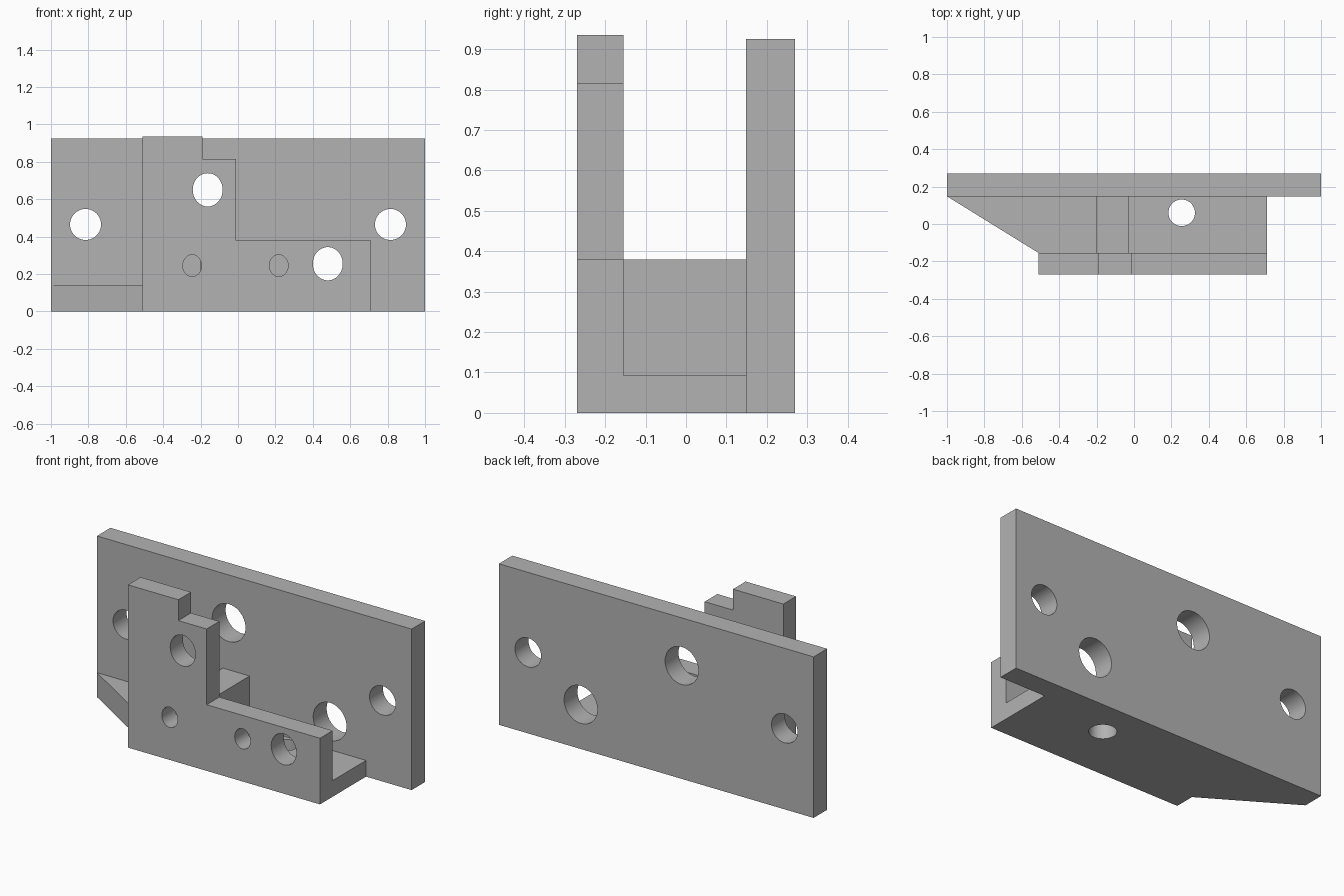
import bpy
import bmesh
from math import pi, cos, sin
from mathutils import Vector

cube = bpy.data.objects.get("Cube")
if cube:
    bpy.data.objects.remove(cube, do_unlink=True)

metal = bpy.data.materials.new("plain grey metal")
metal.use_nodes = True
grey = (0.45, 0.45, 0.45, 1)
metal.diffuse_color = grey
metal.node_tree.nodes["Principled BSDF"].inputs["Base Color"].default_value = grey


def prism(name, outline, axis, start, end):
    """Extrude a 2D outline along y (outline in x, z) or along z (outline in x, y)."""
    bm = bmesh.new()
    verts = [bm.verts.new((a, start, b) if axis == "Y" else (a, b, start)) for a, b in outline]
    face = bm.faces.new(verts)
    out = bmesh.ops.extrude_face_region(bm, geom=[face])
    move = Vector((0, end - start, 0)) if axis == "Y" else Vector((0, 0, end - start))
    moved = [g for g in out["geom"] if isinstance(g, bmesh.types.BMVert)]
    bmesh.ops.translate(bm, verts=moved, vec=move)
    bmesh.ops.recalc_face_normals(bm, faces=bm.faces[:])
    mesh = bpy.data.meshes.new(name)
    bm.to_mesh(mesh)
    bm.free()
    mesh.materials.append(metal)
    obj = bpy.data.objects.new(name, mesh)
    bpy.context.collection.objects.link(obj)
    return obj


def rect(x0, x1, y0, y1):
    return [(x0, y0), (x1, y0), (x1, y1), (x0, y1)]


def oval(cx, cy, rx, ry, n=40):
    return [(cx + rx * cos(2 * pi * i / n), cy + ry * sin(2 * pi * i / n)) for i in range(n)]


def combine(target, tool, operation):
    """Merge or cut, then discard the tool object."""
    mod = target.modifiers.new(operation, "BOOLEAN")
    mod.operation = operation
    mod.solver = "EXACT"
    mod.object = tool
    bpy.context.view_layer.objects.active = target
    bpy.ops.object.modifier_apply(modifier=mod.name)
    bpy.data.objects.remove(tool, do_unlink=True)


# Main dimensions
FRONT, FRONT_IN, BACK_IN, BACK = -0.27, -0.155, 0.148, 0.27
LEFT, RIGHT, LOW = -0.51, 0.71, 0.38
LAP = 0.03  # hidden overlap of the floor into the plates

# Tall rear plate with two mounting holes and two large bores
rear_plate = prism("rear_plate", rect(-1, 1, 0, 0.925), "Y", BACK_IN, BACK)
rear_holes = [(-0.815, 0.465, 0.083, 0.083), (0.815, 0.465, 0.083, 0.083),
              (-0.162, 0.65, 0.106, 0.108), (0.48, 0.255, 0.106, 0.108)]
for hole in rear_holes:
    combine(rear_plate, prism("bore", oval(*hole), "Y", BACK_IN - 0.1, BACK + 0.1), "DIFFERENCE")

# Stepped front plate
steps = [(LEFT, 0), (RIGHT, 0), (RIGHT, LOW), (-0.01, LOW), (-0.01, 0.815),
         (-0.19, 0.815), (-0.19, 0.935), (LEFT, 0.935)]
front_plate = prism("front_plate", steps, "Y", FRONT, FRONT_IN)
front_holes = [(-0.162, 0.65, 0.08, 0.089), (0.48, 0.255, 0.08, 0.089),
               (-0.245, 0.245, 0.05, 0.058), (0.218, 0.245, 0.05, 0.058)]
for hole in front_holes:
    combine(front_plate, prism("bore", oval(*hole), "Y", FRONT - 0.1, FRONT_IN + 0.1), "DIFFERENCE")

# Thin right floor with its drain hole
y0, y1 = FRONT_IN - LAP, BACK_IN + LAP
right_floor = prism("right_floor", rect(-0.1, RIGHT, y0, y1), "Z", 0, 0.093)
combine(right_floor, prism("bore", oval(0.255, 0.06, 0.071, 0.071), "Z", -0.1, 0.2), "DIFFERENCE")

# Thicker left floor with a slanted corner
slant = [(-1, y1), (-1, BACK_IN), (LEFT, FRONT_IN), (LEFT, y0), (-0.1, y0), (-0.1, y1)]
left_floor = prism("left_floor", slant, "Z", 0, 0.14)

# Upright web between the plates
web = prism("web", rect(-0.2, -0.03, FRONT_IN - 0.02, BACK_IN + 0.02), "Z", 0, LOW)

# Weld everything into one solid bracket
bracket = rear_plate
for part in (left_floor, right_floor, web, front_plate):
    combine(bracket, part, "UNION")
bracket.name = "bracket"

bpy.ops.object.select_all(action="DESELECT")
bracket.select_set(True)
bpy.context.view_layer.objects.active = bracket
bpy.ops.object.shade_smooth_by_angle()
